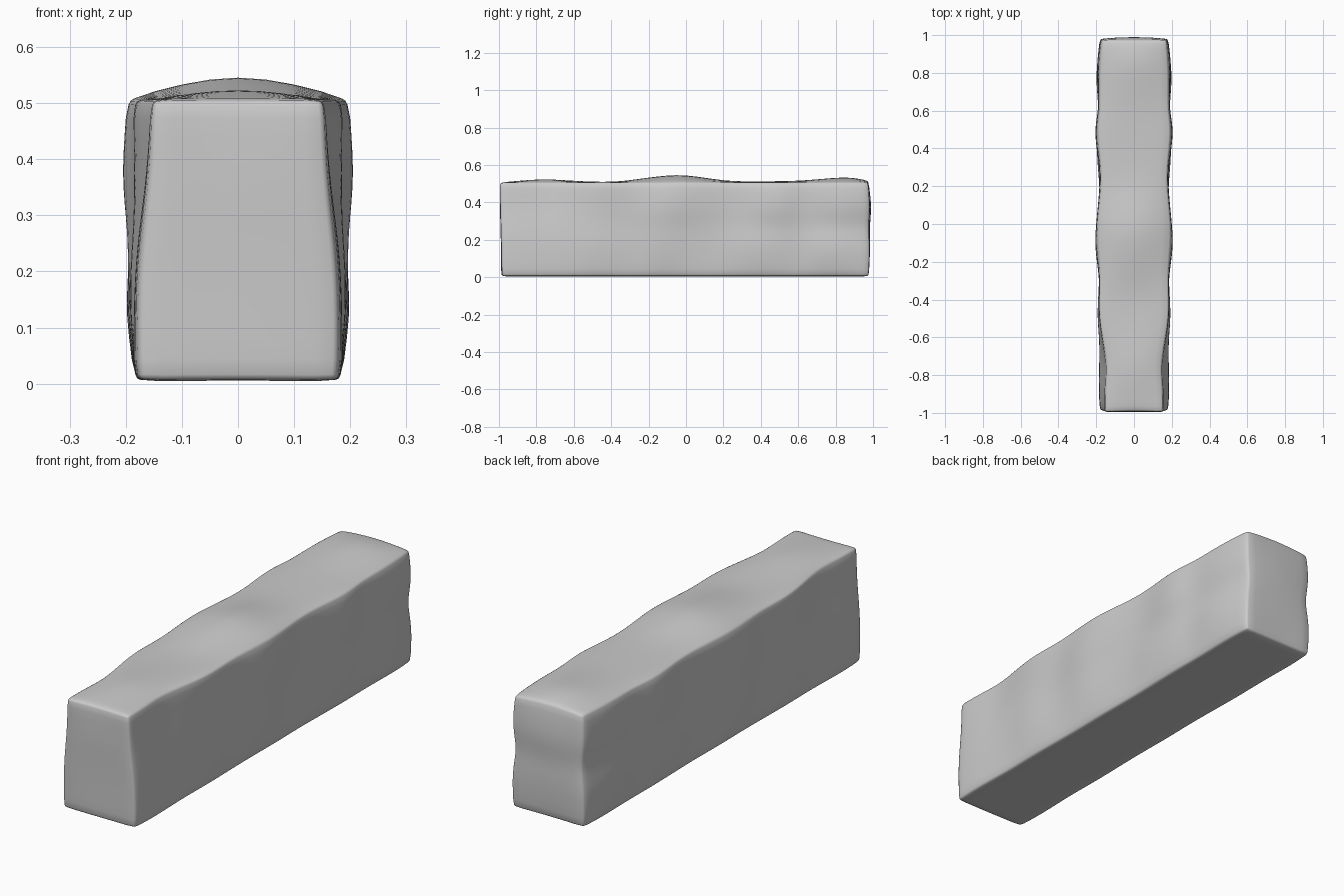
import bpy, bmesh

if "Cube" in bpy.data.objects:
    bpy.data.objects.remove(bpy.data.objects["Cube"])

# Beam stations: y, half-widths at (bottom, low, mid, high, top edge), crown height
stations = [
    (-0.99, .180, .182, .172, .160, .155, .506),
    (-0.88, .187, .188, .180, .165, .155, .522),
    (-0.75, .184, .185, .172, .155, .143, .535),
    (-0.62, .180, .184, .178, .172, .166, .521),
    (-0.49, .183, .200, .190, .186, .188, .511),
    (-0.37, .182, .192, .180, .184, .186, .512),
    (-0.27, .180, .184, .182, .186, .182, .530),
    (-0.12, .178, .202, .200, .215, .196, .562),
    (0.00, .182, .190, .188, .204, .200, .570),
    (0.18, .178, .180, .176, .184, .178, .523),
    (0.31, .180, .200, .182, .182, .178, .513),
    (0.49, .184, .206, .192, .224, .202, .516),
    (0.61, .182, .186, .180, .186, .182, .520),
    (0.74, .182, .212, .180, .198, .186, .536),
    (0.87, .186, .202, .174, .202, .182, .553),
    (0.975, .178, .184, .160, .182, .172, .520),
]
levels = [.004, .16, .27, .37, .507]

bm = bmesh.new()
last = len(stations) - 1
cols = []          # per station: left, centre, right columns from bottom to top
for i, (y, *w, crown) in enumerate(stations):
    col = {}
    for s in (-1, 1):
        col[s] = []
        for k, (hw, z) in enumerate(zip(w, levels)):
            yy = y
            if i == 0:
                yy = -.985 - .003 * k
            if i == last:
                yy = (.978, .985, .975, .985, .975)[k]
            col[s].append(bm.verts.new((s * hw, yy, z)))
    col['b'] = bm.verts.new((0, y, .006))
    col['t'] = bm.verts.new((0, y, crown))
    cols.append(col)

# Long sides, top and underside
for a, b in zip(cols, cols[1:]):
    for s in (-1, 1):
        pa = [a['b']] + a[s] + [a['t']]
        pb = [b['b']] + b[s] + [b['t']]
        for k in range(len(pa) - 1):
            bm.faces.new((pa[k], pb[k], pb[k + 1], pa[k + 1]))

# End faces, slightly bulged along the middle
for c, bulge in ((cols[0], (-.99, -.992, -.996)), (cols[-1], (.988, .982, 1.0))):
    mid = [c['b']] + [bm.verts.new((0, y, z)) for y, z in zip(bulge, levels[1:4])] + [c['t']]
    for s in (-1, 1):
        for k in range(4):
            bm.faces.new((c[s][k], mid[k], mid[k + 1], c[s][k + 1]))
bmesh.ops.recalc_face_normals(bm, faces=bm.faces)

# Crease the outer box edges so subdivision only rounds the rock surface
crease = bm.edges.layers.float.new('crease_edge')
for e in bm.edges:
    if e.calc_face_angle(0) > .9:
        e[crease] = .85
for v in (cols[0]['t'], cols[-1]['t'], cols[0]['b'], cols[-1]['b']):
    for e in v.link_edges:
        if abs(e.verts[0].co.y - e.verts[1].co.y) < .02 and abs(e.verts[0].co.z - e.verts[1].co.z) < .05:
            e[crease] = .85

mesh = bpy.data.meshes.new('stone_beam')
bm.to_mesh(mesh)
bm.free()
beam = bpy.data.objects.new('stone_beam', mesh)
bpy.context.collection.objects.link(beam)
for p in mesh.polygons:
    p.use_smooth = True
sub = beam.modifiers.new('soften', 'SUBSURF')
sub.levels = sub.render_levels = 2
# Narrow worn edges
bev = beam.modifiers.new('worn_edges', 'BEVEL')
bev.width = .008
bev.segments = 2
bev.limit_method = 'ANGLE'
bev.angle_limit = .9
